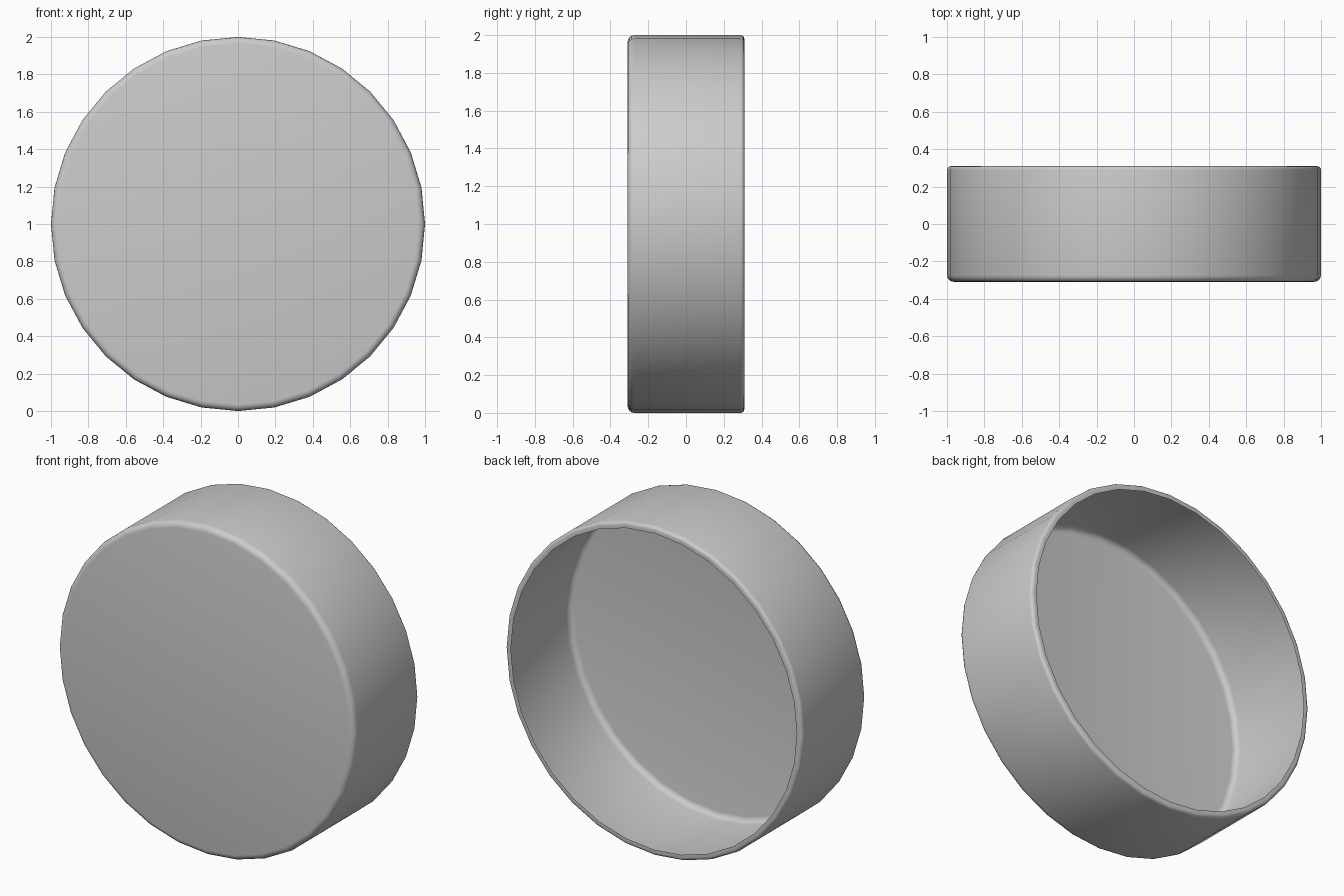
import bpy, bmesh, math

if "Cube" in bpy.data.objects:
    bpy.data.objects.remove(bpy.data.objects["Cube"])

SIDES, R, HALF = 32, 1.0, 0.309


def arc(cr, cy, rad, a0, a1, steps):
    """Points (radius, y) along a rounded corner, angles in degrees."""
    return [(cr + rad * math.cos(math.radians(a0 + (a1 - a0) * i / steps)),
             cy + rad * math.sin(math.radians(a0 + (a1 - a0) * i / steps)))
            for i in range(steps + 1)]


# Thin shell section: rounded front corner, side wall, lip turned in at the back
profile = arc(R - 0.035, -HALF + 0.035, 0.035, -90, 0, 4)
profile += arc(R - 0.02, HALF - 0.02, 0.02, 0, 90, 4)
profile += [(R - 0.038, HALF)]

# Revolve the section around the y axis and close the front disc
bm = bmesh.new()
rings = []
for r, y in profile:
    rings.append([bm.verts.new((r * math.sin(2 * math.pi * i / SIDES), y,
                                1 + r * math.cos(2 * math.pi * i / SIDES)))
                  for i in range(SIDES)])
for a, b in zip(rings, rings[1:]):
    for i in range(SIDES):
        j = (i + 1) % SIDES
        bm.faces.new((a[i], a[j], b[j], b[i]))
bm.faces.new(rings[0])
bmesh.ops.recalc_face_normals(bm, faces=bm.faces)

mesh = bpy.data.meshes.new("round_cap")
bm.to_mesh(mesh)
bm.free()
cap = bpy.data.objects.new("round_cap", mesh)
bpy.context.collection.objects.link(cap)

# Smooth shading
bpy.context.view_layer.objects.active = cap
cap.select_set(True)
bpy.ops.object.shade_smooth_by_angle(angle=math.radians(40))
